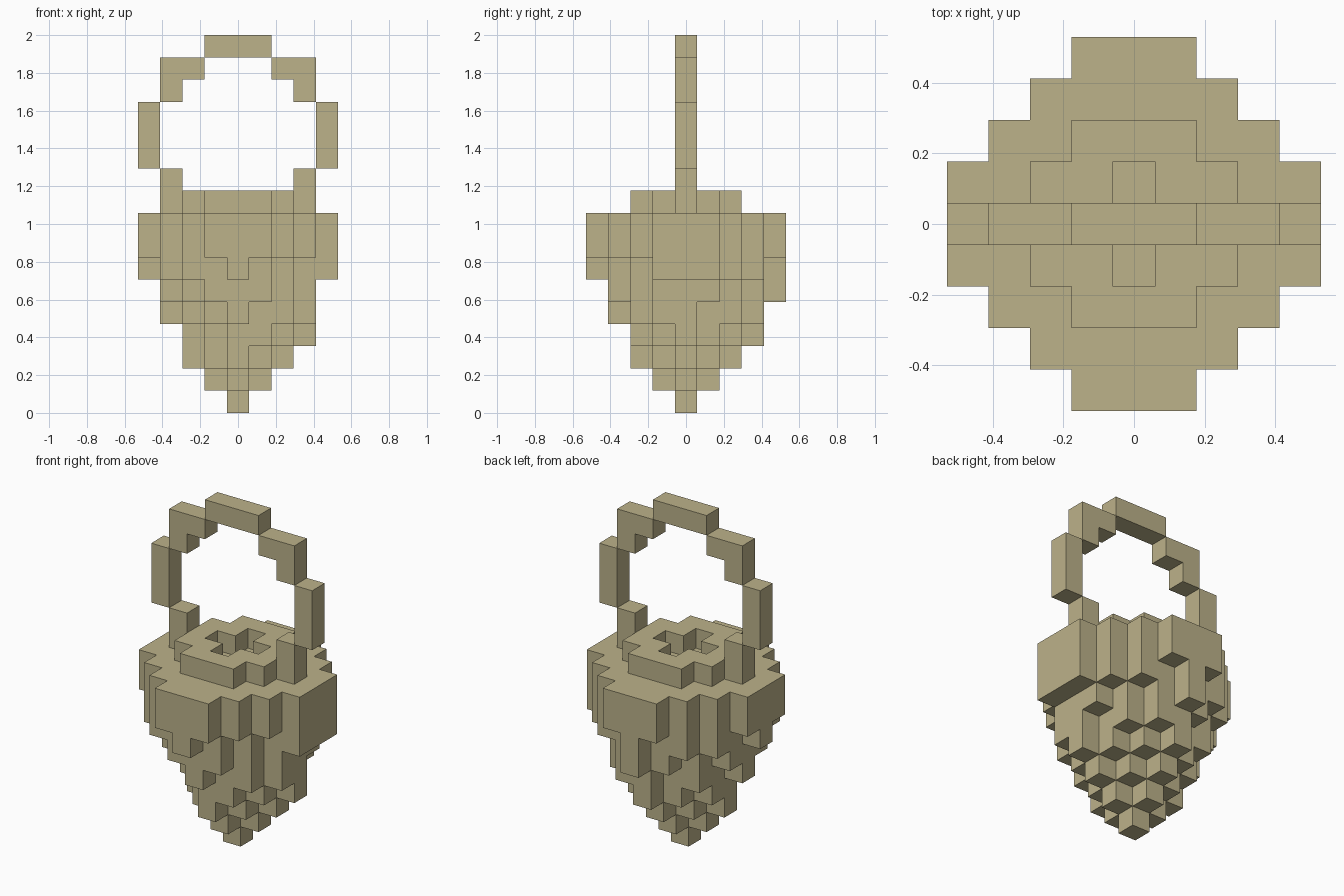
import bpy
import bmesh
from mathutils import Vector

cube = bpy.data.objects.get("Cube")
if cube:
    bpy.data.objects.remove(cube, do_unlink=True)

UNIT = 2 / 17  # edge length of one block

# Single straw-coloured material
straw = bpy.data.materials.new("straw")
straw.use_nodes = True
colour = (0.503, 0.445, 0.254, 1)
straw.diffuse_color = colour
shader = straw.node_tree.nodes["Principled BSDF"]
shader.inputs["Base Color"].default_value = colour
shader.inputs["Roughness"].default_value = 0.9


def block_part(name, cells):
    """Make the outer skin of a set of grid blocks, merging coplanar faces."""
    bm = bmesh.new()
    for cell in sorted(cells):
        centre = Vector(cell) + Vector((0, 0, 0.5))
        for axis in range(3):
            for sign in (-1, 1):
                normal = Vector((0, 0, 0))
                normal[axis] = sign
                neighbour = tuple(int(c + n) for c, n in zip(cell, normal))
                if neighbour in cells:
                    continue
                side = Vector((0, 0, 0))
                side[(axis + 1) % 3] = 0.5
                up = normal.cross(side)
                mid = centre + normal / 2
                corners = (mid - side - up, mid + side - up,
                           mid + side + up, mid - side + up)
                bm.faces.new([bm.verts.new(c * UNIT) for c in corners])
    bmesh.ops.remove_doubles(bm, verts=bm.verts, dist=UNIT / 100)
    bmesh.ops.dissolve_limit(bm, angle_limit=0.01, verts=bm.verts, edges=bm.edges)
    mesh = bpy.data.meshes.new(name)
    bm.to_mesh(mesh)
    bm.free()
    mesh.materials.append(straw)
    obj = bpy.data.objects.new(name, mesh)
    bpy.context.collection.objects.link(obj)
    return obj


# Tapered body: each character is the lowest block of a column, front row first
BODY_TOP = 9
column_bottoms = (
    "   767   ",
    "  65457  ",
    " 6542347 ",
    "754212346",
    "642101236",
    "753212356",
    " 6432346 ",
    "  65346  ",
    "   757   ",
)
body = set()
for row, line in enumerate(column_bottoms):
    for col, bottom in enumerate(line):
        if bottom != " ":
            body |= {(col - 4, row - 4, z) for z in range(int(bottom), BODY_TOP)}
block_part("tapered_body", body)

# Raised rim with a plus-shaped opening
rim = {(x, y, BODY_TOP)
       for x in range(-2, 3) for y in range(-2, 3)
       if 1 < abs(x) + abs(y) < 4}
block_part("top_rim", rim)

# Looped handle: mirrored stepped sides joined by a crossbar
handle = {(x, 0, 16) for x in (-1, 0, 1)}
for side in (-1, 1):
    handle |= {(3 * side, 0, z) for z in (9, 10, 14, 15)}
    handle |= {(4 * side, 0, z) for z in (11, 12, 13)}
    handle.add((2 * side, 0, 15))
block_part("loop_handle", handle)
